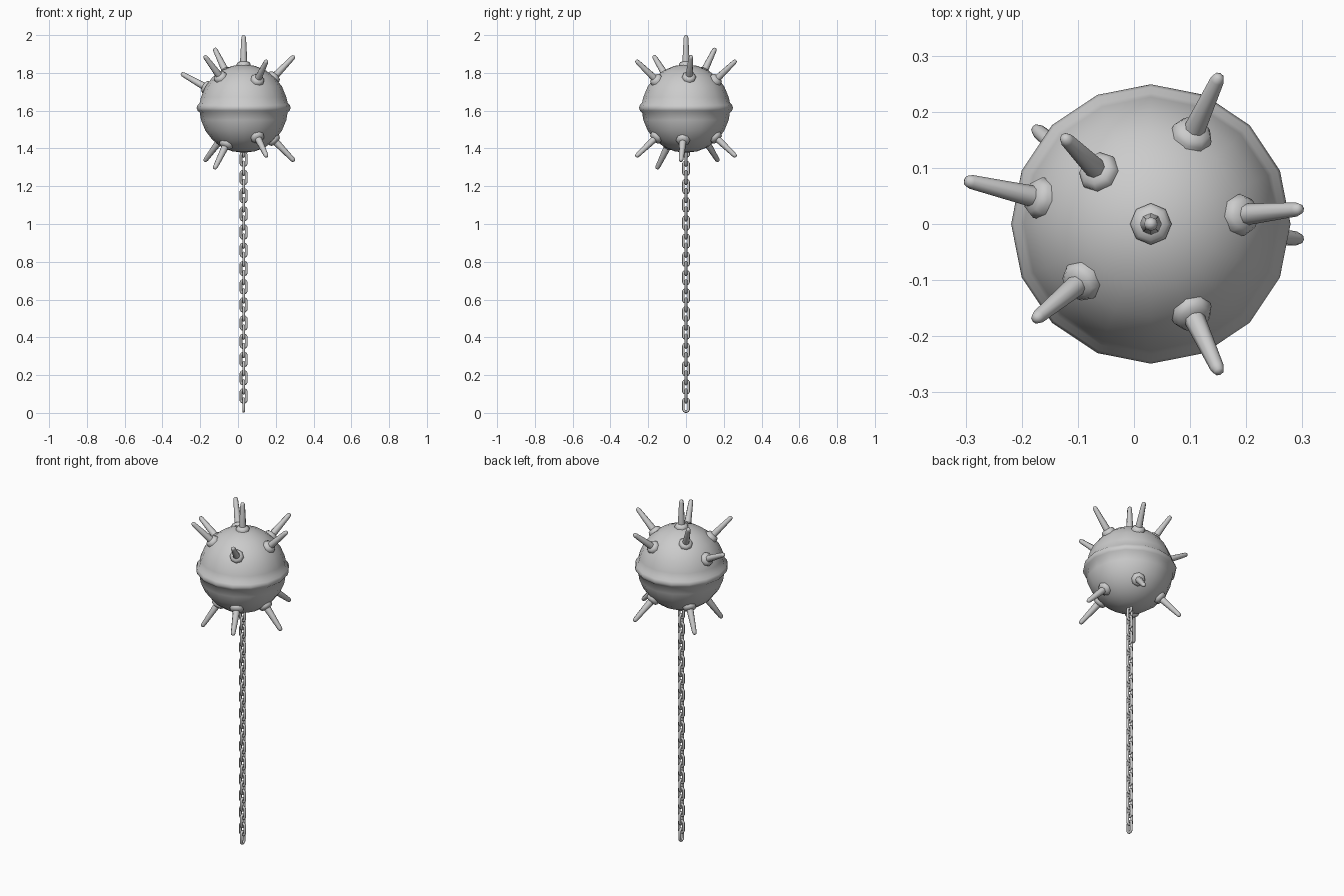
import bpy, bmesh, math
from mathutils import Vector, Matrix

if "Cube" in bpy.data.objects:
    bpy.data.objects.remove(bpy.data.objects["Cube"])

CENTRE = Vector((0.03, 0, 1.611))


def make_object(name, bm, angle):
    bmesh.ops.recalc_face_normals(bm, faces=bm.faces[:])
    me = bpy.data.meshes.new(name)
    bm.to_mesh(me)
    bm.free()
    ob = bpy.data.objects.new(name, me)
    bpy.context.collection.objects.link(ob)
    bpy.ops.object.select_all(action='DESELECT')
    ob.select_set(True)
    bpy.context.view_layer.objects.active = ob
    bpy.ops.object.shade_smooth_by_angle(angle=math.radians(angle))
    return ob


def lathe(name, profile, sides, angle=50):
    """Revolve (radius, z) points around z."""
    bm = bmesh.new()
    vs = [bm.verts.new((r, 0, z)) for r, z in profile]
    es = [bm.edges.new(p) for p in zip(vs, vs[1:])]
    bmesh.ops.spin(bm, geom=vs + es, cent=(0, 0, 0), axis=(0, 0, 1),
                   angle=math.tau, steps=sides, use_duplicate=False)
    bmesh.ops.remove_doubles(bm, verts=bm.verts[:], dist=1e-5)
    return make_object(name, bm, angle)


# Ball with a raised belt around the equator
R = 0.234
arc = [(R * math.cos(math.radians(a)), R * math.sin(math.radians(a)))
       for a in range(15, 91, 15)]
arc[-1] = (0, R)
belt = [(0.232, -0.022), (0.243, -0.012), (0.249, 0.003), (0.244, 0.019), (0.233, 0.03)]
ball = lathe("ball", [(r, -z) for r, z in reversed(arc)] + belt + arc, 16)
ball.location = CENTRE

# Spikes with collars, all pointing outward from the ball centre
SPIKE = [(0, 0.205), (0.037, 0.215), (0.037, 0.236), (0.03, 0.246), (0.019, 0.25),
         (0.0125, 0.375), (0.009, 0.385), (0, 0.389)]
upper = [(0.26, 0.026, 0.27), (0.12, 0.26, 0.25), (-0.155, 0.155, 0.32),
         (-0.20, -0.165, 0.27), (0.12, -0.26, 0.25)]
lower = [(x, -y, -z) for x, y, z in upper]
for i, d in enumerate([(0, 0, 1), (-0.32, 0.075, 0.18)] + upper + lower):
    spike = lathe(f"spike_{i + 1}", SPIKE, 8)
    spike.location = CENTRE
    spike.rotation_mode = 'QUATERNION'
    spike.rotation_quaternion = Vector(d).to_track_quat('Z', 'Y')

# Chain of oval links, each turned a quarter from the last
HALF, WIDTH, WIRE, PITCH = 0.0415, 0.0215, 0.0072, 0.0482


def chain_link(bm, z, turned):
    bend = WIDTH - WIRE
    straight = HALF - WIDTH
    rings = []
    for i in range(12):
        a = math.tau * (i + 0.5) / 12
        out = Vector((math.cos(a), 0, math.sin(a)))
        mid = out * bend + Vector((0, 0, math.copysign(straight, out.z)))
        ring = []
        for j in range(8):
            b = math.tau * j / 8
            p = mid + out * WIRE * math.cos(b) + Vector((0, WIRE * math.sin(b), 0))
            if turned:
                p = Vector((-p.y, p.x, p.z))
            ring.append(bm.verts.new(p + Vector((CENTRE.x, 0, z))))
        rings.append(ring)
    for i in range(12):
        a, b = rings[i], rings[(i + 1) % 12]
        for j in range(8):
            k = (j + 1) % 8
            bm.faces.new((a[j], a[k], b[k], b[j]))


bm = bmesh.new()
for n in range(29):
    chain_link(bm, HALF + n * PITCH, n % 2 == 0)
make_object("chain", bm, 60)
